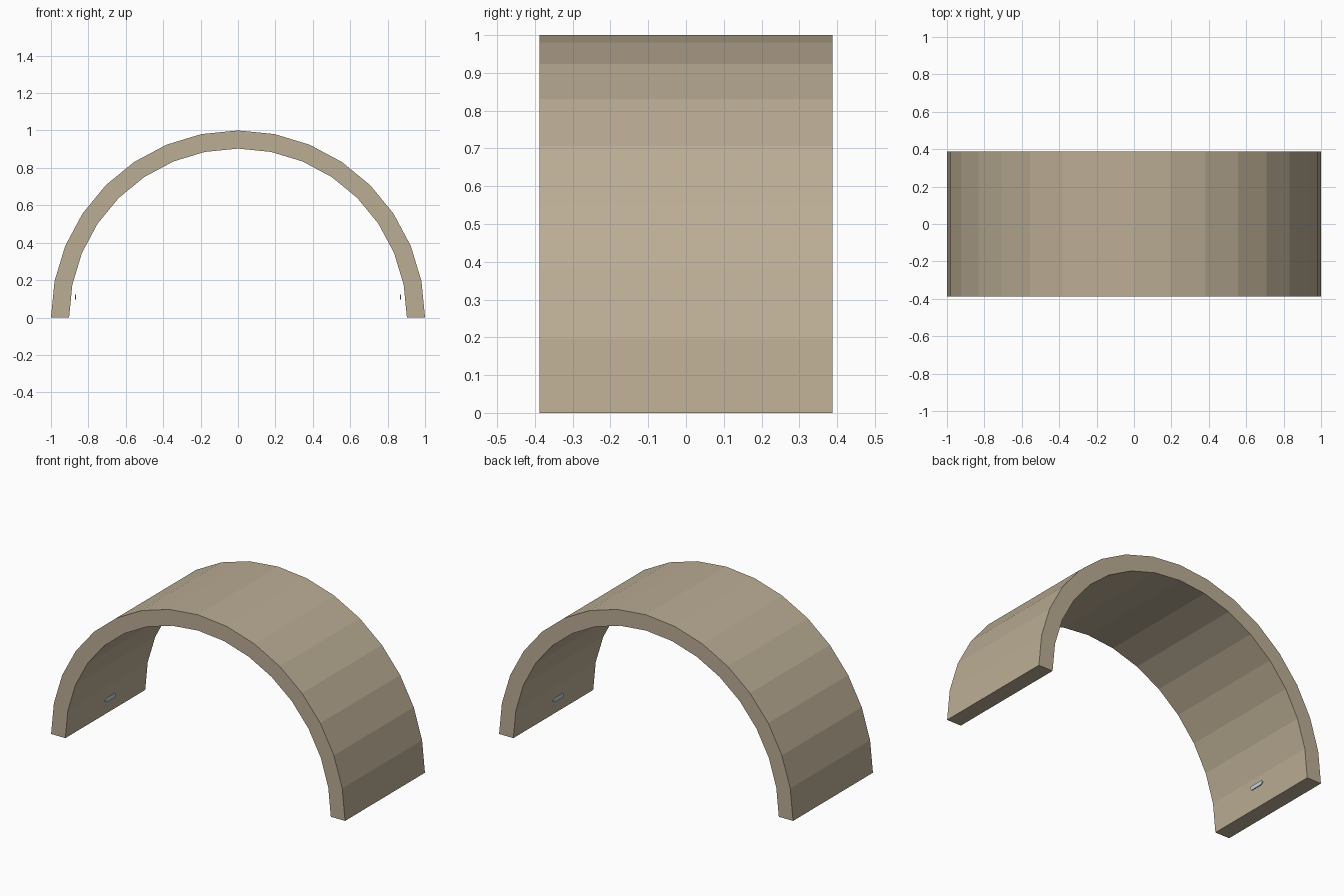
import bpy
import bmesh
import math

if "Cube" in bpy.data.objects:
    bpy.data.objects.remove(bpy.data.objects["Cube"])


def material(name, color):
    m = bpy.data.materials.new(name)
    m.diffuse_color = color
    m.use_nodes = True
    m.node_tree.nodes["Principled BSDF"].inputs["Base Color"].default_value = m.diffuse_color
    return m


def prism(name, outline, offset, mat):
    """Extrude a closed outline of 3D points along an offset, flat shaded."""
    bm = bmesh.new()
    face = bm.faces.new([bm.verts.new(p) for p in outline])
    ext = bmesh.ops.extrude_face_region(bm, geom=[face], use_keep_orig=True)
    verts = [g for g in ext["geom"] if isinstance(g, bmesh.types.BMVert)]
    bmesh.ops.translate(bm, vec=offset, verts=verts)
    bmesh.ops.recalc_face_normals(bm, faces=bm.faces)
    me = bpy.data.meshes.new(name)
    bm.to_mesh(me)
    bm.free()
    me.materials.append(mat)
    ob = bpy.data.objects.new(name, me)
    bpy.context.collection.objects.link(ob)
    return ob


tan = material("tan_shell", (0.50, 0.42, 0.30, 1))
steel = material("pale_steel", (0.55, 0.63, 0.70, 1))

# Half-ring shell: 16 flat segments, open below
SEG, OUTER, INNER, HALF_DEPTH = 16, 1.0, 0.903, 0.388
bm = bmesh.new()
rings = []
for i in range(SEG + 1):
    a = math.pi * i / SEG
    c, s = math.cos(a), math.sin(a)
    rings.append([bm.verts.new((r * c, y, r * s)) for r, y in (
        (OUTER, -HALF_DEPTH), (OUTER, HALF_DEPTH),
        (INNER, HALF_DEPTH), (INNER, -HALF_DEPTH))])
for r0, r1 in zip(rings, rings[1:]):
    for k in range(4):
        n = (k + 1) % 4
        bm.faces.new((r0[k], r0[n], r1[n], r1[k]))
bm.faces.new(rings[0])
bm.faces.new(rings[-1])
bmesh.ops.recalc_face_normals(bm, faces=bm.faces)
me = bpy.data.meshes.new("arch_shell")
bm.to_mesh(me)
bm.free()
me.materials.append(tan)
bpy.context.collection.objects.link(bpy.data.objects.new("arch_shell", me))

# Small chamfered tabs floating just inside each foot
HL, HH, CH, THICK, Z = 0.05, 0.0125, 0.008, 0.006, 0.11
corner = [(HL, HH - CH), (HL - CH, HH)]
outline = corner + [(-y, z) for y, z in reversed(corner)]
outline += [(-y, -z) for y, z in outline]
for side, name in ((-1, "left_tab"), (1, "right_tab")):
    pts = [(side * 0.866, y, Z + z) for y, z in outline]
    prism(name, pts, (side * THICK, 0, 0), steel)
